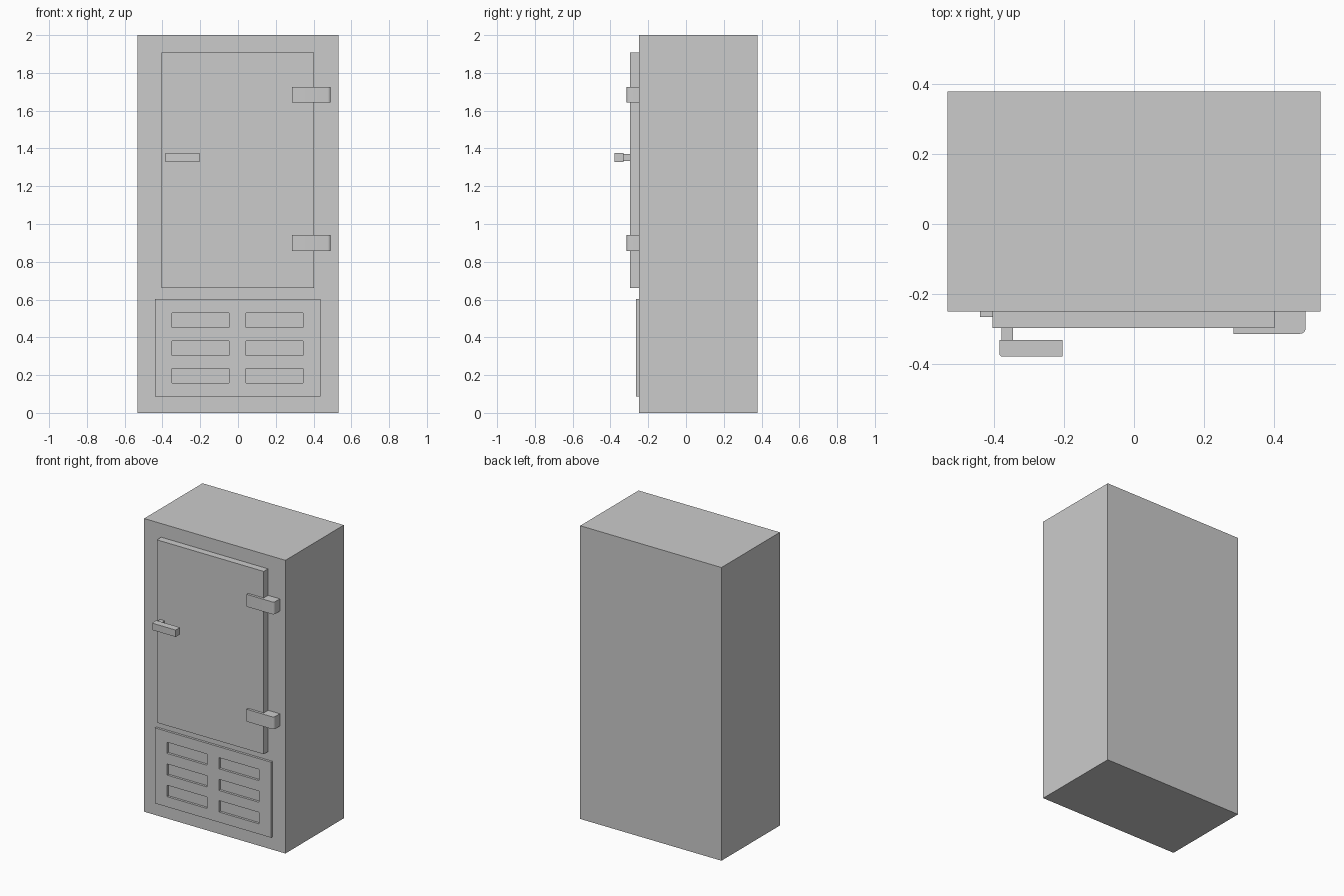
import bpy, bmesh, math

if "Cube" in bpy.data.objects:
    bpy.data.objects.remove(bpy.data.objects["Cube"])


def finish(name, bm):
    bmesh.ops.recalc_face_normals(bm, faces=bm.faces)
    mesh = bpy.data.meshes.new(name)
    bm.to_mesh(mesh)
    bm.free()
    obj = bpy.data.objects.new(name, mesh)
    bpy.context.collection.objects.link(obj)
    return obj


def prism(name, points, z0, z1):
    """Extrude a top-view (x, y) profile from z0 to z1."""
    bm = bmesh.new()
    face = bm.faces.new([bm.verts.new((x, y, z0)) for x, y in points])
    out = bmesh.ops.extrude_face_region(bm, geom=[face], use_keep_orig=True)
    verts = [v for v in out["geom"] if isinstance(v, bmesh.types.BMVert)]
    bmesh.ops.translate(bm, verts=verts, vec=(0, 0, z1 - z0))
    return finish(name, bm)


def box(name, x0, x1, y0, y1, z0, z1):
    return prism(name, [(x0, y0), (x1, y0), (x1, y1), (x0, y1)], z0, z1)


def arc(cx, cy, r, a0, a1, n=4):
    angles = [math.radians(a0 + (a1 - a0) * i / n) for i in range(n + 1)]
    return [(cx + r * math.cos(a), cy + r * math.sin(a)) for a in angles]


def smooth(obj):
    bpy.ops.object.select_all(action='DESELECT')
    obj.select_set(True)
    bpy.context.view_layer.objects.active = obj
    bpy.ops.object.shade_smooth_by_angle()


BODY, DOOR = -0.25, -0.297   # front planes of the cabinet and the door

# Cabinet and door
box("cabinet_body", -0.533, 0.533, BODY, 0.379, 0, 2)
box("door", -0.405, 0.402, DOOR, BODY, 0.66, 1.907)

# Hinges wrapping from the door face around to the cabinet
hinge = [(0.285, DOOR), (0.285, -0.314)] + arc(0.475, -0.298, 0.016, -90, 0)
hinge += [(0.491, BODY), (0.402, BODY), (0.402, DOOR)]
for name, z in (("upper_hinge", 1.642), ("lower_hinge", 0.858)):
    smooth(prism(name, hinge, z, z + 0.084))

# Handle bar with a rounded outer corner, and its stem
bar = [(-0.205, -0.332), (-0.385, -0.332)]
bar += arc(-0.377, -0.371, 0.008, 180, 270) + [(-0.205, -0.379)]
smooth(prism("handle_bar", bar, 1.329, 1.376))
box("handle_stem", -0.379, -0.346, -0.332, DOOR, 1.334, 1.371)

# Vent panel: grid of cells with the slot cells left open
xs = [-0.44, -0.35, -0.047, 0.043, 0.345, 0.437]
zs = [0.088, 0.158, 0.236, 0.305, 0.381, 0.453, 0.529, 0.603]
bm = bmesh.new()
grid = [[bm.verts.new((x, BODY, z)) for z in zs] for x in xs]
for i in range(len(xs) - 1):
    for k in range(len(zs) - 1):
        if not (i % 2 and k % 2):
            bm.faces.new((grid[i][k], grid[i + 1][k],
                          grid[i + 1][k + 1], grid[i][k + 1]))
out = bmesh.ops.extrude_face_region(bm, geom=bm.faces[:], use_keep_orig=True)
verts = [v for v in out["geom"] if isinstance(v, bmesh.types.BMVert)]
bmesh.ops.translate(bm, verts=verts, vec=(0, -0.016, 0))
finish("vent_panel", bm)
